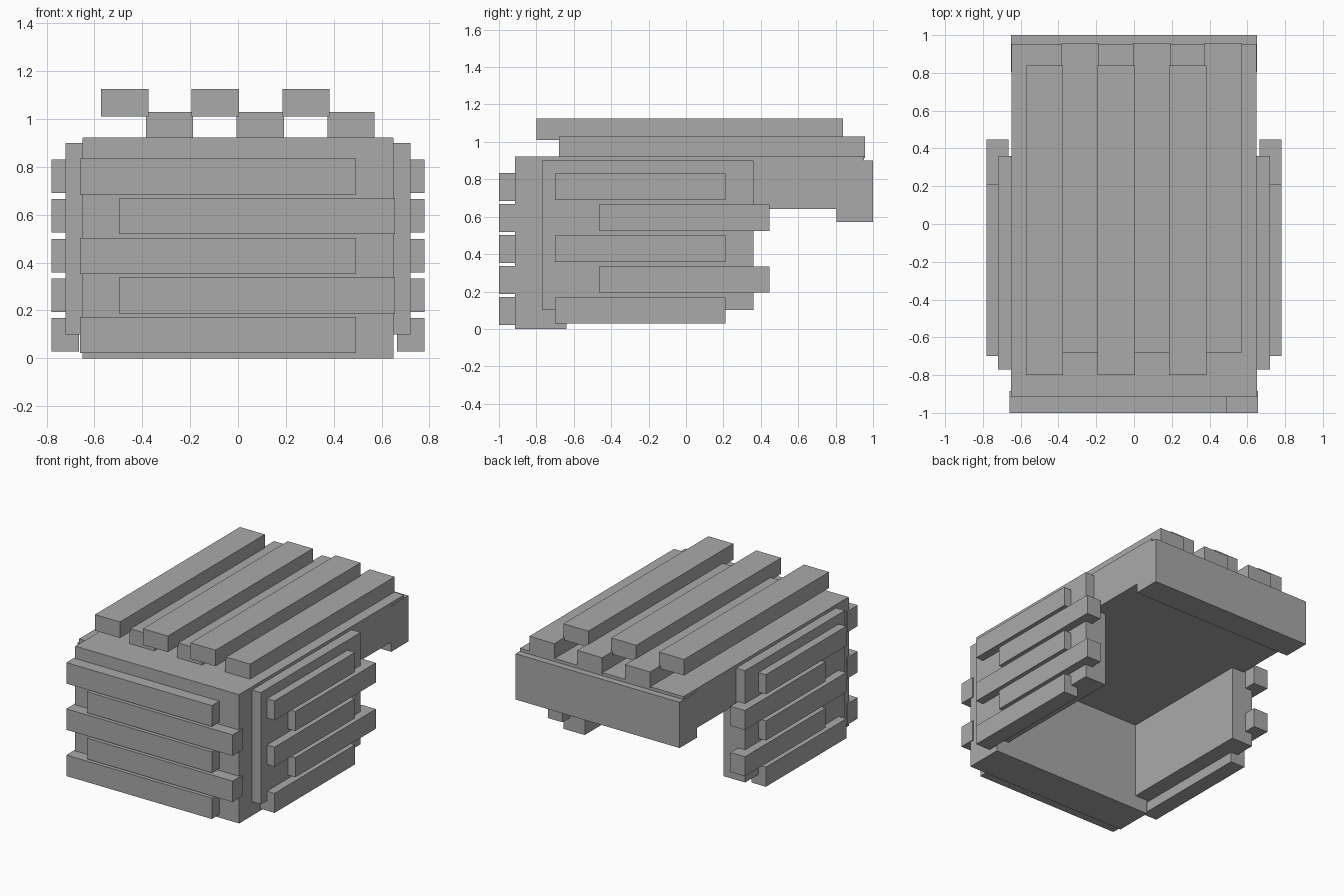
import bpy

# Remove the default cube
cube = bpy.data.objects.get("Cube")
if cube:
    bpy.data.objects.remove(cube, do_unlink=True)

# One plain grey for everything
GREY = (0.4, 0.4, 0.4, 1)
grey = bpy.data.materials.new("plain grey")
grey.use_nodes = True
grey.diffuse_color = GREY
grey.node_tree.nodes["Principled BSDF"].inputs["Base Color"].default_value = GREY


def box(name, xs, ys, zs):
    """Box spanning the given (low, high) range on each axis."""
    spans = (xs, ys, zs)
    bpy.ops.mesh.primitive_cube_add(size=1, location=[(a + b) / 2 for a, b in spans])
    ob = bpy.context.object
    ob.name = name
    ob.scale = [b - a for a, b in spans]
    bpy.ops.object.transform_apply(location=False, rotation=False, scale=True)
    ob.data.materials.append(grey)
    return ob


# Shell: thick front wall, thick roof and hanging back beam
WIDTH = (-0.65, 0.65)
box("front_wall", WIDTH, (-0.915, -0.64), (0, 0.92))
box("roof_slab", (-0.648, 0.648), (-0.914, 0.953), (0.64, 0.922))
box("back_beam", WIDTH, (0.805, 1), (0.572, 0.9))

# Side panels
for side, s in (("left", 1), ("right", -1)):
    box(side + "_panel", sorted((s * 0.55, s * 0.72)), (-0.77, 0.36), (0.1, 0.9))

# Staggered planks on the front and both sides, stacked from the ground up
for i in range(5):
    z = 0.022 + i * 0.1655
    odd = i % 2
    box(f"front_plank_{i}", (-0.497, 0.657) if odd else (-0.66, 0.493),
        (-1, -0.885), (z, z + 0.15))
    ys = (-0.465, 0.447) if odd else (-0.7, 0.21)
    for side, s in (("left", 1), ("right", -1)):
        box(f"{side}_plank_{i}", sorted((s * 0.665, s * 0.78)), ys,
            (z + 0.006, z + 0.146))

# Two layers of roof planks
for i in range(3):
    x = -0.573 + i * 0.379
    box(f"upper_roof_plank_{i}", (x, x + 0.198), (-0.8, 0.84), (1.01, 1.125))
    box(f"lower_roof_plank_{i}", (x + 0.188, x + 0.386), (-0.68, 0.957), (0.914, 1.03))
